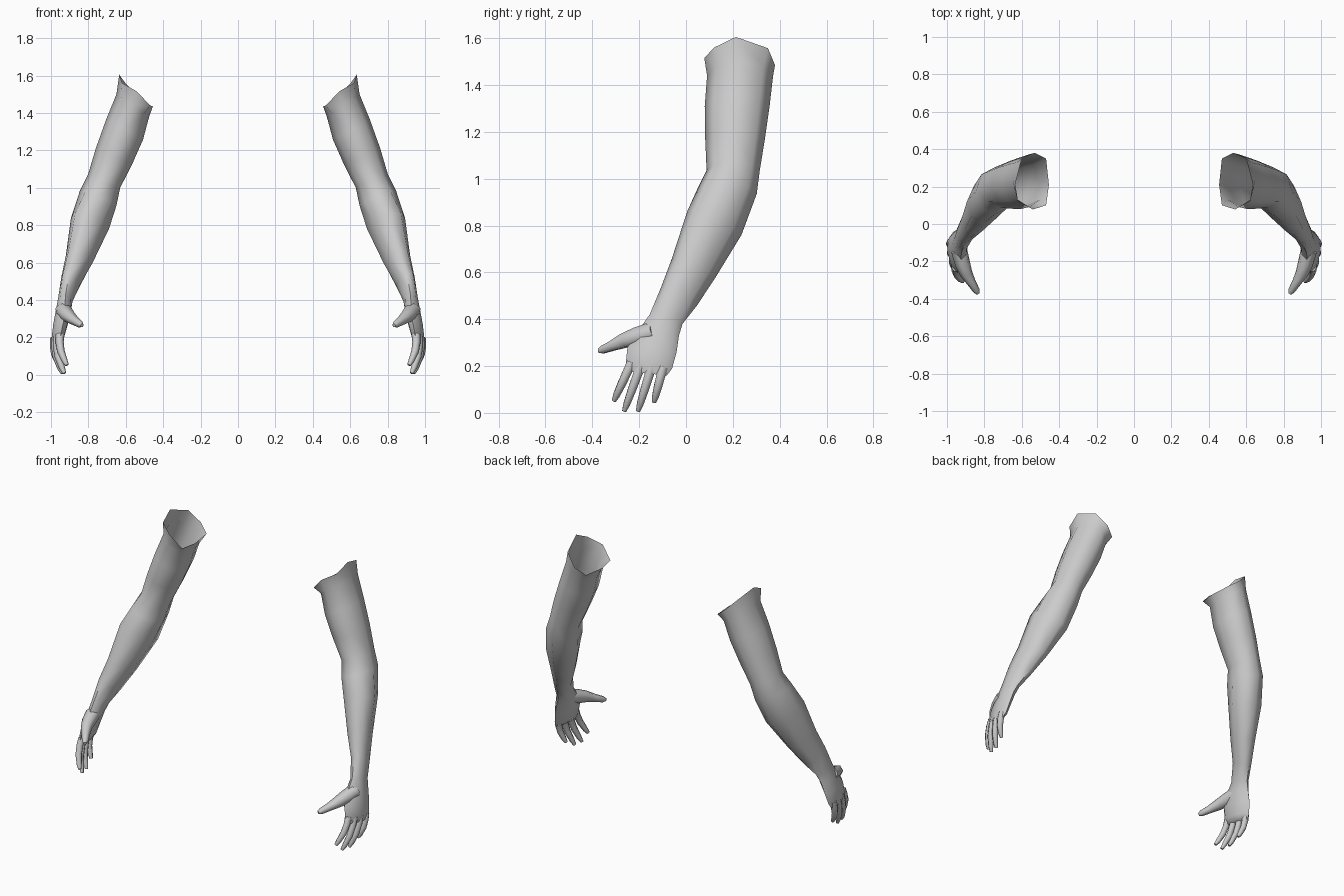
import bpy, bmesh
from math import sin, cos, pi
from mathutils import Vector

if "Cube" in bpy.data.objects:
    bpy.data.objects.remove(bpy.data.objects["Cube"])

skin = bpy.data.materials.new("grey")
skin.diffuse_color = (0.6, 0.6, 0.6, 1)
skin.use_nodes = True
skin.node_tree.nodes["Principled BSDF"].inputs["Base Color"].default_value = skin.diffuse_color


def loft(name, rings, cap_start=False, cap_end=True):
    """Skin a list of equal-length point rings and mirror it to the other arm."""
    bm = bmesh.new()
    loops = [[bm.verts.new(p) for p in ring] for ring in rings]
    n = len(loops[0])
    for a, b in zip(loops, loops[1:]):
        for i in range(n):
            j = (i + 1) % n
            bm.faces.new((a[i], b[i], b[j], a[j]))
    if cap_start:
        bm.faces.new(loops[0])
    if cap_end:
        bm.faces.new(loops[-1][::-1])
    bmesh.ops.recalc_face_normals(bm, faces=bm.faces)
    me = bpy.data.meshes.new(name)
    bm.to_mesh(me)
    bm.free()
    me.materials.append(skin)
    ob = bpy.data.objects.new(name, me)
    bpy.context.collection.objects.link(ob)
    bpy.context.view_layer.objects.active = ob
    ob.select_set(True)
    bpy.ops.object.shade_smooth_by_angle(angle=1.1)
    ob.select_set(False)
    m = ob.modifiers.new("mirror", 'MIRROR')
    m.use_mirror_merge = False
    return ob


def section(z, xo, xi, yf, yb, rise_x, rise_y, skew):
    """Tilted eight-sided section from outer/inner x and front/back y."""
    c = Vector(((xo + xi) / 2, (yf + yb) / 2, z))
    u = Vector(((xo - xi) / 2, 0, rise_x))
    v = Vector((skew, (yb - yf) / 2, rise_y))
    return [c + u * cos(i * pi / 4) + v * sin(i * pi / 4) for i in range(8)]


# open, slanted shoulder rim
rim = [(.635, .213, 1.605), (.60, .35, 1.557), (.53, .38, 1.485), (.47, .35, 1.44),
       (.455, .21, 1.435), (.47, .10, 1.44), (.54, .078, 1.515), (.62, .12, 1.56)]

# shoulder, elbow, wrist, palm
sections = [
    (1.44, .650, .475, .090, .372, .060, 0, 0),
    (1.31, .706, .508, .080, .357, .053, 0, 0),
    (1.17, .760, .565, .082, .337, .042, 0, 0),
    (1.035, .802, .630, .088, .315, .035, 0, 0),
    (.945, .845, .650, .048, .302, .040, -.01, 0),
    (.81, .893, .690, .005, .237, .030, -.05, -.01),
    (.62, .920, .777, -.060, .127, .020, -.04, -.01),
    (.50, .945, .845, -.105, .048, .020, -.04, -.008),
    (.40, .962, .885, -.155, -.015, .008, -.02, 0),
    (.34, .975, .893, -.205, -.030, .0, -.01, .01),
    (.27, .988, .910, -.250, -.040, .0, -.01, .015),
    (.20, .996, .930, -.257, -.060, .0, -.012, .015),
    (.168, .990, .950, -.245, -.082, .0, -.008, .015),
]
loft("arm", [rim] + [section(*s) for s in sections])


def digit(name, path, radii):
    """Six-sided tapering tube along a bent path."""
    pts = [Vector(p) for p in path]
    rings = []
    for i, (p, r) in enumerate(zip(pts, radii)):
        d = (pts[min(i + 1, len(pts) - 1)] - pts[max(i - 1, 0)]).normalized()
        u = d.cross(Vector((0, 1, 0))).normalized()
        v = d.cross(u)
        rings.append([p + (u * cos(k * pi / 3) + v * sin(k * pi / 3)) * r for k in range(6)])
    loft(name, rings, True)


# fingers: base and tip, curling inward
fingers = {
    "index_finger": ((.952, -.232, .215), (.914, -.308, .052)),
    "middle_finger": ((.966, -.192, .205), (.928, -.264, .008)),
    "ring_finger": ((.975, -.146, .200), (.938, -.205, .008)),
    "little_finger": ((.980, -.098, .195), (.952, -.137, .046)),
}
for name, (base, tip) in fingers.items():
    a, b = Vector(base), Vector(tip)
    path = []
    for t in (0, .25, .55, .85, 1):
        p = a.lerp(b, t)
        p.x += .016 * sin(pi * t)
        path.append(p)
    digit(name, path, (.024, .022, .020, .016, .010))

# thumb, reaching forward and inward from the palm side
digit("thumb",
      [(.935, -.14, .345), (.917, -.21, .325), (.897, -.265, .308),
       (.868, -.315, .286), (.843, -.355, .270), (.834, -.372, .264)],
      (.045, .042, .034, .024, .019, .010))
